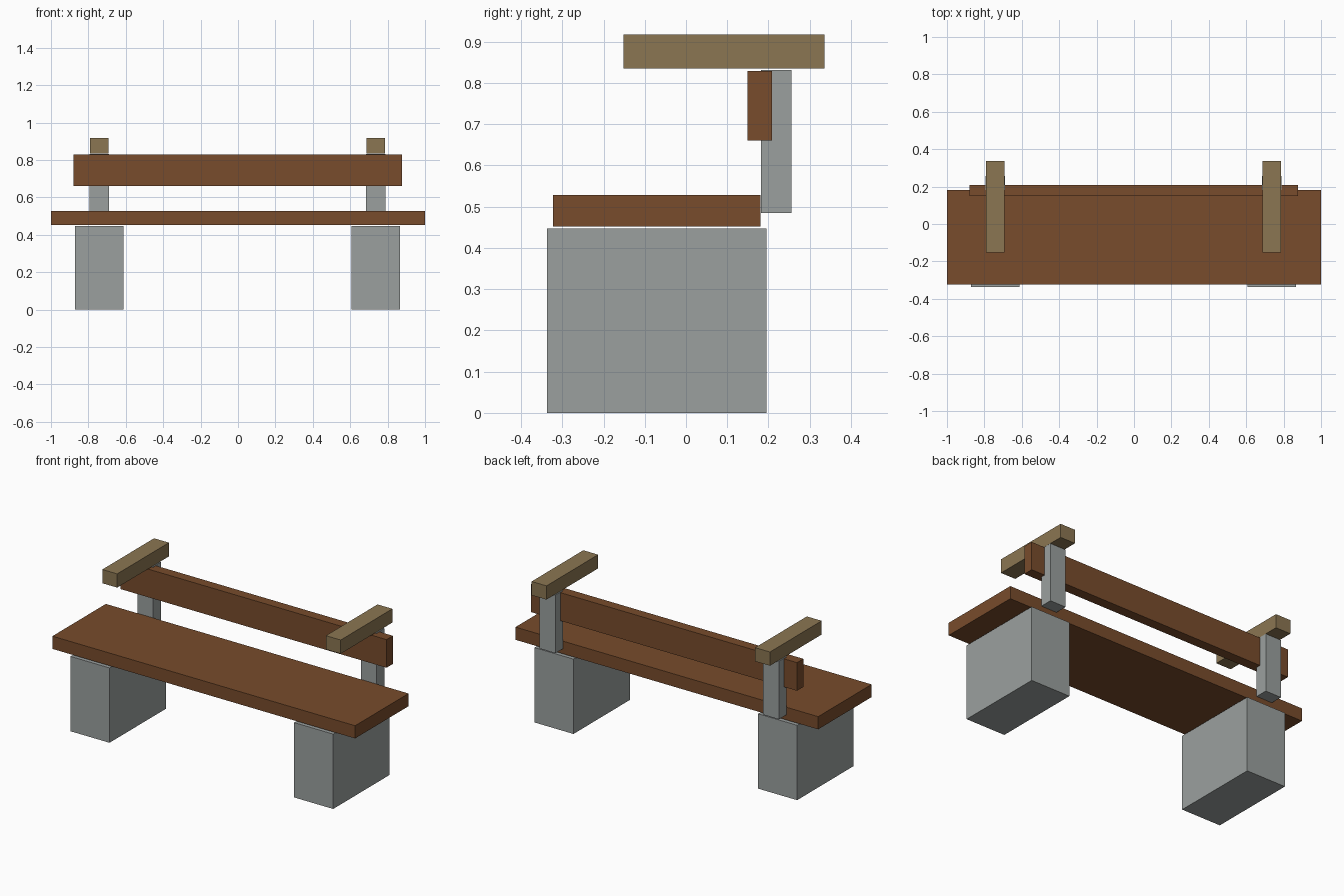
import bpy

cube = bpy.data.objects.get("Cube")
if cube:
    bpy.data.objects.remove(cube, do_unlink=True)


def make_material(name, rgb):
    mat = bpy.data.materials.new(name)
    mat.use_nodes = True
    color = (*rgb, 1.0)
    mat.diffuse_color = color
    bsdf = next(n for n in mat.node_tree.nodes if n.type == "BSDF_PRINCIPLED")
    bsdf.inputs["Base Color"].default_value = color
    return mat


def box(name, xs, ys, zs, mat):
    """Box spanning the given (min, max) ranges."""
    spans = (xs, ys, zs)
    bpy.ops.mesh.primitive_cube_add(size=1, location=[(a + b) / 2 for a, b in spans])
    obj = bpy.context.object
    obj.name = obj.data.name = name
    obj.scale = [b - a for a, b in spans]
    bpy.ops.object.transform_apply(location=False, rotation=False, scale=True)
    obj.data.materials.append(mat)
    return obj


brown_wood = make_material("brown wood", (0.188, 0.072, 0.025))
tan_wood = make_material("tan wood", (0.258, 0.181, 0.084))
grey_stone = make_material("grey stone", (0.328, 0.352, 0.347))

# Long planks
box("seat", (-1.0, 1.0), (-0.323, 0.181), (0.452, 0.528), brown_wood)
box("backrest", (-0.88, 0.877), (0.149, 0.209), (0.661, 0.829), brown_wood)

# Supports at each end: block leg, back post, armrest
for side, leg_x, post_x in (("right", -0.742, -0.741), ("left", 0.736, 0.736)):
    box(side + "_leg", (leg_x - 0.129, leg_x + 0.129),
        (-0.337, 0.195), (0, 0.447), grey_stone)
    box(side + "_back_post", (post_x - 0.052, post_x + 0.052),
        (0.182, 0.256), (0.485, 0.832), grey_stone)
    box(side + "_armrest", (post_x - 0.049, post_x + 0.049),
        (-0.152, 0.336), (0.835, 0.917), tan_wood)
